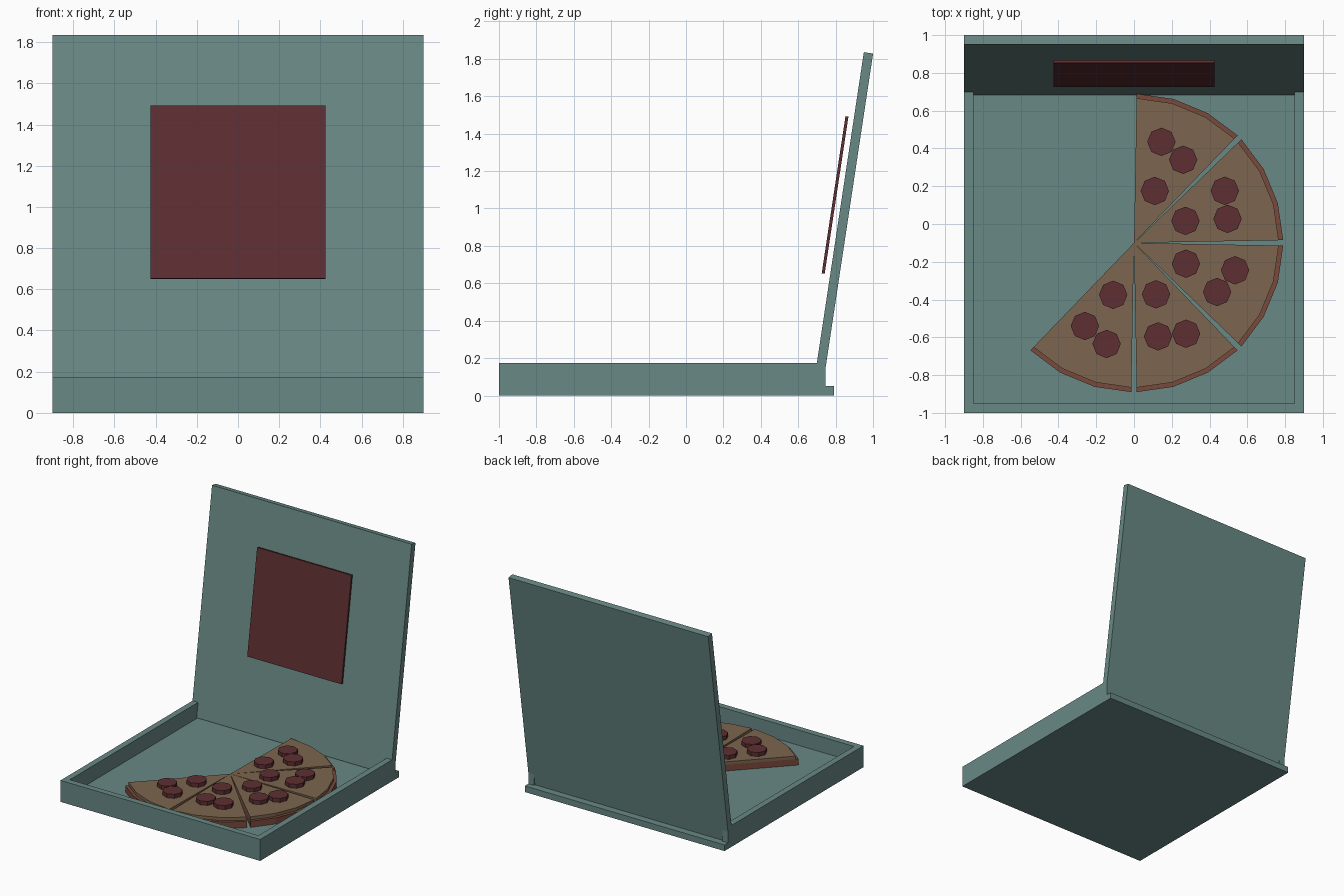
import bpy, bmesh, math
from mathutils import Matrix

if "Cube" in bpy.data.objects:
    bpy.data.objects.remove(bpy.data.objects["Cube"])


def material(name, rgb):
    m = bpy.data.materials.new(name)
    m.diffuse_color = (*rgb, 1)
    m.use_nodes = True
    m.node_tree.nodes["Principled BSDF"].inputs["Base Color"].default_value = m.diffuse_color
    return m


TEAL = material("teal_card", (0.14, 0.25, 0.235))
CHEESE = material("cheese", (0.20, 0.13, 0.077))
CRUST = material("crust", (0.19, 0.066, 0.045))
RED = material("dark_red", (0.11, 0.028, 0.031))


def finish(name, bm, mat):
    bmesh.ops.recalc_face_normals(bm, faces=bm.faces)
    mesh = bpy.data.meshes.new(name)
    bm.to_mesh(mesh)
    bm.free()
    mesh.materials.append(mat)
    ob = bpy.data.objects.new(name, mesh)
    bpy.context.collection.objects.link(ob)
    return ob


def box(name, centre, size, mat, tilt=0):
    bm = bmesh.new()
    bmesh.ops.create_cube(bm, size=1, matrix=Matrix.Diagonal((*size, 1)))
    ob = finish(name, bm, mat)
    ob.location = centre
    ob.rotation_euler.x = tilt
    return ob


def prism(name, points, z0, z1, mat):
    bm = bmesh.new()
    face = bm.faces.new([bm.verts.new((x, y, z0)) for x, y in points])
    ext = bmesh.ops.extrude_face_region(bm, geom=[face])
    top = [v for v in ext["geom"] if isinstance(v, bmesh.types.BMVert)]
    bmesh.ops.translate(bm, verts=top, vec=(0, 0, z1 - z0))
    return finish(name, bm, mat)


# Tray: floor with a back ledge, front wall, two side walls
box("tray_floor", (0, -0.105, 0.025), (1.8, 1.79, 0.05), TEAL)
box("front_wall", (0, -0.975, 0.1125), (1.7, 0.05, 0.125), TEAL)
for side, label in ((-1, "left"), (1, "right")):
    box(label + "_wall", (side * 0.875, -0.1275, 0.1125), (0.05, 1.745, 0.125), TEAL)

# Open lid and the panel in front of it
TILT = -math.radians(8.6)
box("lid", (0, 0.841, 0.942), (1.8, 0.05, 1.8), TEAL, TILT)
box("lid_panel", (0, 0.797, 1.072), (0.85, 0.016, 0.85), RED, TILT)

# Five of eight pizza slices, each a crust wedge, cheese wedge and three toppings
CX, CY = 0, -0.1
HALF = 21.45
TOPPINGS = [(0.145, 0.535), (0.26, 0.44), (0.11, 0.275)]


def wedge(mid, radius):
    pts = [(CX, CY)]
    for i in range(4):
        a = math.radians(mid - HALF + 2 * HALF * i / 3)
        pts.append((CX + radius * math.cos(a), CY + radius * math.sin(a)))
    return pts


for k in range(5):
    mid = 67.5 - 45 * k
    prism(f"slice_crust_{k + 1}", wedge(mid, 0.79), 0.05, 0.10, CRUST)
    prism(f"slice_cheese_{k + 1}", wedge(mid, 0.766), 0.10, 0.125, CHEESE)
    turn = math.radians(-45 * k)
    for j, (px, py) in enumerate(TOPPINGS):
        x = CX + px * math.cos(turn) - py * math.sin(turn)
        y = CY + px * math.sin(turn) + py * math.cos(turn)
        ring = [(x + 0.075 * math.cos(i * math.pi / 4), y + 0.075 * math.sin(i * math.pi / 4))
                for i in range(8)]
        prism(f"topping_{k + 1}_{j + 1}", ring, 0.12, 0.157, RED)
